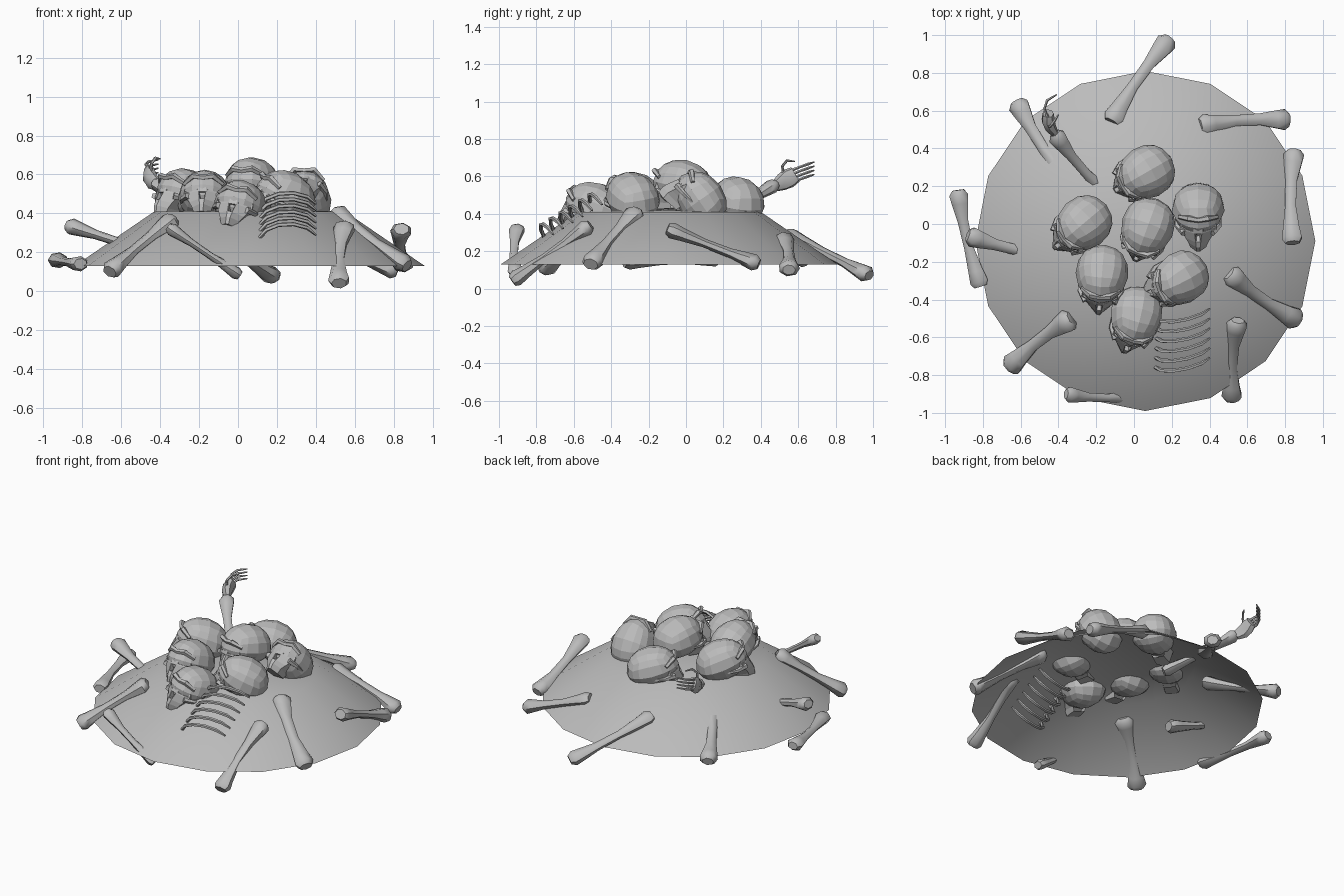
import bpy, bmesh, math
from mathutils import Vector, Matrix, Euler

cube = bpy.data.objects.get("Cube")
if cube:
    bpy.data.objects.remove(cube, do_unlink=True)

GREY = (0.5, 0.5, 0.5, 1)
mat = bpy.data.materials.new("bone grey")
mat.use_nodes = True
mat.diffuse_color = GREY
mat.node_tree.nodes["Principled BSDF"].inputs["Base Color"].default_value = GREY


def finish(bm, name, smooth=None):
    bmesh.ops.recalc_face_normals(bm, faces=bm.faces)
    mesh = bpy.data.meshes.new(name)
    bm.to_mesh(mesh)
    bm.free()
    mesh.materials.append(mat)
    ob = bpy.data.objects.new(name, mesh)
    bpy.context.collection.objects.link(ob)
    if smooth:
        bpy.ops.object.select_all(action='DESELECT')
        ob.select_set(True)
        bpy.context.view_layer.objects.active = ob
        bpy.ops.object.shade_smooth_by_angle(angle=math.radians(smooth))
    return ob


def tube(bm, points, radii, sides=6, flat=1.0):
    """Loft rings along a path and cap both ends."""
    pts = [Vector(p) for p in points]
    rings = []
    for i, p in enumerate(pts):
        d = (pts[min(i + 1, len(pts) - 1)] - pts[max(i - 1, 0)]).normalized()
        u = d.cross(Vector((0, 0, 1)))
        u = u.normalized() if u.length > 0.05 else Vector((1, 0, 0))
        v = u.cross(d)
        rings.append([bm.verts.new(p + radii[i] * (u * math.cos(a) + flat * v * math.sin(a)))
                      for a in (math.tau * k / sides for k in range(sides))])
    for a, b in zip(rings, rings[1:]):
        for k in range(sides):
            n = (k + 1) % sides
            bm.faces.new((a[k], a[n], b[n], b[k]))
    bm.faces.new(rings[0][::-1])
    bm.faces.new(rings[-1])


# Mound: open underneath, sixteen sides
bm = bmesh.new()
rings = []
for r, z in ((0.9, 0.13), (0.49, 0.41)):
    rings.append([bm.verts.new((0.06 + r * math.cos(math.tau * k / 16),
                                -0.09 + r * math.sin(math.tau * k / 16), z)) for k in range(16)])
top = bm.verts.new((0.06, -0.09, 0.42))
for k in range(16):
    n = (k + 1) % 16
    bm.faces.new((rings[0][k], rings[0][n], rings[1][n], rings[1][k]))
    bm.faces.new((rings[1][k], rings[1][n], top))
finish(bm, "mound", 60)


# Skulls: faceted cranium, face plate with sunken sockets
def skull(name, loc, yaw, pitch, roll=0):
    bm = bmesh.new()
    bmesh.ops.create_cube(bm, size=2)
    bmesh.ops.subdivide_edges(bm, edges=bm.edges, cuts=3, use_grid_fill=True)
    for v in bm.verts:
        n = v.co.normalized()
        narrow = 1 + 0.1 * n.y - 0.12 * max(0, -n.z)
        v.co = Vector((n.x * 0.14 * narrow, n.y * 0.165, n.z * (0.14 if n.z > 0 else 0.115)))
    # face rows: height, half width, depth
    rows = [(0.045, 0.09, -0.148), (-0.035, 0.098, -0.162), (-0.085, 0.068, -0.172),
            (-0.115, 0.052, -0.175), (-0.15, 0.042, -0.165)]
    grid = [[bm.verts.new((c * w, y + 0.045 * c * c, z)) for c in (-1, -0.2, 0.2, 1)]
            for z, w, y in rows]
    cells = {}
    for r in range(4):
        for c in range(3):
            cells[r, c] = bm.faces.new((grid[r][c], grid[r + 1][c], grid[r + 1][c + 1], grid[r][c + 1]))
    back = [[bm.verts.new((s * w * 0.85, -0.03, z * 0.85)) for s in (-1, 1)] for z, w, y in rows]
    for r in range(4):
        for s, c in ((0, 0), (1, 3)):
            bm.faces.new((grid[r][c], grid[r + 1][c], back[r + 1][s], back[r][s]))
    bm.faces.new(grid[0] + [back[0][1], back[0][0]])
    bm.faces.new(grid[4] + [back[4][1], back[4][0]])
    bmesh.ops.recalc_face_normals(bm, faces=bm.faces)
    for key, rim in (((0, 0), 0.012), ((0, 2), 0.012), ((1, 1), 0.004)):
        f = cells[key]
        bmesh.ops.inset_individual(bm, faces=[f], thickness=rim)
        hole = bmesh.ops.extrude_discrete_faces(bm, faces=[f])["faces"][0]
        mid = hole.calc_center_median()
        for v in hole.verts:
            v.co = mid + (v.co - mid) * 0.6 + Vector((0, 0.05, 0))
    # brow ridge and cheekbones
    tube(bm, [(-0.1, -0.1, 0.03), (-0.05, -0.15, 0.055), (0, -0.152, 0.045),
              (0.05, -0.15, 0.055), (0.1, -0.1, 0.03)], [0.012, 0.017, 0.014, 0.017, 0.012], 5)
    for s in (-1, 1):
        tube(bm, [(s * 0.075, -0.135, -0.05), (s * 0.11, -0.08, -0.045), (s * 0.115, 0, -0.03)],
             [0.018, 0.013, 0.009], 5)
    rot = Euler([math.radians(a) for a in (-pitch, roll, yaw)]).to_matrix().to_4x4()
    bm.transform(Matrix.Translation(loc) @ rot)
    ob = finish(bm, name)


skull("skull_back", (0.06, 0.27, 0.46), -60, 15)
skull("skull_right", (-0.27, 0.0, 0.49), -50, 20)
skull("skull_top", (0.07, -0.02, 0.55), -20, 10)
skull("skull_left", (0.34, 0.07, 0.47), 0, 55)
skull("skull_front_right", (-0.17, -0.27, 0.48), -5, 25)
skull("skull_front_left", (0.24, -0.29, 0.48), -65, 25, 10)
skull("skull_front", (0.01, -0.49, 0.43), -15, 20, 10)


# Long bones: flared ends and a thin shaft
def long_bone(name, start, end, size=1.0):
    a, b = Vector(start), Vector(end)
    profile = [(0, 0.036), (0.05, 0.058), (0.14, 0.05), (0.32, 0.033), (0.6, 0.03),
               (0.84, 0.046), (0.95, 0.056), (1, 0.04)]
    side = (b - a).cross(Vector((0, 0, 1))).normalized()
    bm = bmesh.new()
    tube(bm, [a.lerp(b, t) + side * 0.015 * math.sin(math.pi * t) for t, r in profile],
         [r * size for t, r in profile], 7, 0.8)
    finish(bm, name, 50)


long_bone("bone_back", (0.19, 0.98, 0.07), (-0.12, 0.54, 0.29))
long_bone("bone_back_left", (0.82, 0.55, 0.10), (0.35, 0.52, 0.27))
long_bone("bone_left", (0.85, 0.39, 0.13), (0.84, -0.10, 0.32))
long_bone("bone_front_left", (0.50, -0.26, 0.41), (0.87, -0.51, 0.13), 1.1)
long_bone("bone_front_inner", (0.55, -0.51, 0.34), (0.52, -0.93, 0.04))
long_bone("bone_front", (-0.36, -0.90, 0.33), (0.01, -0.91, 0.08), 0.75)
long_bone("bone_front_right", (-0.33, -0.50, 0.37), (-0.66, -0.76, 0.10), 1.1)
long_bone("bone_right_low", (-0.93, 0.18, 0.16), (-0.81, -0.33, 0.14), 0.9)
long_bone("bone_right_high", (-0.88, -0.06, 0.34), (-0.42, -0.17, 0.19), 0.95)
long_bone("bone_back_right", (-0.62, 0.65, 0.15), (-0.36, 0.24, 0.30))
long_bone("arm_bone", (-0.42, 0.48, 0.56), (-0.12, 0.14, 0.33), 0.85)

# Hand: palm, four curled fingers and a thumb
bm = bmesh.new()
tube(bm, [(-0.42, 0.48, 0.55), (-0.445, 0.515, 0.57), (-0.455, 0.55, 0.59), (-0.455, 0.585, 0.61)],
     [0.022, 0.032, 0.036, 0.03], 7, 1.5)
for i in range(4):
    z = 0.565 + 0.022 * i
    tube(bm, [(-0.455, 0.56, z), (-0.475, 0.61, z + 0.02), (-0.46, 0.655, z + 0.035),
              (-0.41, 0.685, z + 0.045)], [0.009, 0.007, 0.008, 0.004], 5)
tube(bm, [(-0.45, 0.52, 0.6), (-0.445, 0.515, 0.655), (-0.425, 0.54, 0.685), (-0.4, 0.58, 0.68)],
     [0.01, 0.008, 0.008, 0.004], 5)
finish(bm, "hand", 50)

# Rib cage: slanted open hoops following the slope
out = Vector((0, -0.5, 0.86))
bm = bmesh.new()
for i in range(6):
    centre = Vector((0.26, -0.46 - 0.052 * i, 0.42 - 0.032 * i))
    angles = [math.radians(20 + 30 * k) for k in range(12)]
    pts = [centre + Vector((0.15 * math.cos(a), -0.03 * math.cos(a) * -1, 0)) +
           out * (0.1 * math.sin(a)) for a in angles]
    tube(bm, pts, [0.006] + [0.011] * 10 + [0.006], 5, 1.0)
finish(bm, "rib_cage", 50)
